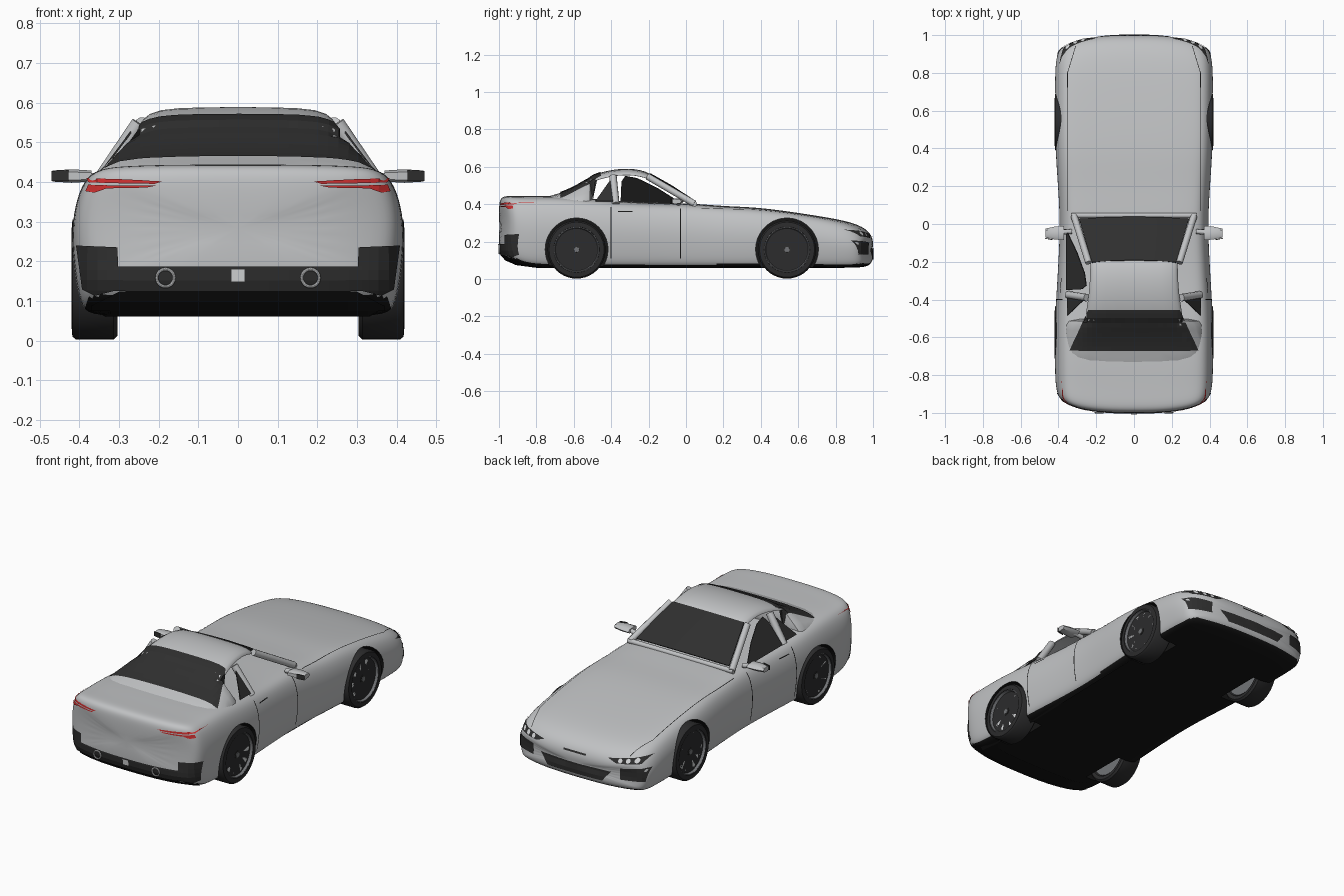
import bpy, bmesh, math
from mathutils import Vector
from mathutils.bvhtree import BVHTree

if "Cube" in bpy.data.objects:
    bpy.data.objects.remove(bpy.data.objects["Cube"])


def mat(name, *c):
    m = bpy.data.materials.new(name)
    m.diffuse_color = (*c, 1)
    m.use_nodes = True
    m.node_tree.nodes["Principled BSDF"].inputs["Base Color"].default_value = m.diffuse_color
    return m


SILVER = mat("silver paint", .53, .54, .55)
GLASS = mat("dark glass", .028, .028, .028)
BLACK = mat("underbody black", .008, .008, .008)
RED = mat("tail red", .62, .03, .03)
RUBBER = mat("tyre rubber", .025, .025, .026)
ALLOY = mat("wheel alloy", .17, .175, .185)
LIGHT = mat("light trim", .68, .69, .7)


def make(name, verts, faces, m, smooth=True, sub=0, thick=0):
    me = bpy.data.meshes.new(name)
    me.from_pydata([tuple(v) for v in verts], [], faces)
    bm = bmesh.new()
    bm.from_mesh(me)
    bmesh.ops.recalc_face_normals(bm, faces=bm.faces)
    bm.to_mesh(me)
    bm.free()
    ob = bpy.data.objects.new(name, me)
    bpy.context.collection.objects.link(ob)
    me.materials.append(m)
    if thick:
        s = ob.modifiers.new("thickness", 'SOLIDIFY')
        s.thickness, s.offset = thick, 0
        apply(ob, s)
    if sub:
        s = ob.modifiers.new("smooth", 'SUBSURF')
        s.levels = s.render_levels = sub
        apply(ob, s)
    if smooth:
        shade(ob)
    return ob


def select(ob):
    bpy.ops.object.select_all(action='DESELECT')
    ob.select_set(True)
    bpy.context.view_layer.objects.active = ob


def apply(ob, mod):
    select(ob)
    bpy.ops.object.modifier_apply(modifier=mod.name)


def shade(ob):
    select(ob)
    bpy.ops.object.shade_smooth_by_angle(angle=math.radians(40))


def loft(name, rings, m, closed=True, **kw):
    n = len(rings[0])
    faces = [(i*n+j, i*n+(j+1) % n, (i+1)*n+(j+1) % n, (i+1)*n+j)
             for i in range(len(rings)-1) for j in range(n if closed else n-1)]
    if closed:
        faces += [tuple(range(n)), tuple(range((len(rings)-1)*n, len(rings)*n))]
    return make(name, [v for r in rings for v in r], faces, m, **kw)


def lathe(name, prof, cy, cz, side, m, seg=40):
    rings = [[(side*x, cy+r*math.cos(2*math.pi*k/seg), cz+r*math.sin(2*math.pi*k/seg))
              for k in range(seg)] for x, r in prof]
    return loft(name, rings, m)


def bar(name, a, b, r, m, seg=10):
    a, b = Vector(a), Vector(b)
    q = (b-a).to_track_quat('Z', 'Y')
    rings = [[p+q @ Vector((r*math.cos(2*math.pi*k/seg), r*math.sin(2*math.pi*k/seg), 0))
              for k in range(seg)] for p in (a, b)]
    return loft(name, rings, m)


def mirrored(half):
    return half + [(-x, z) for x, z in reversed(half) if x > 0]


# Body: cross sections lofted along the length, with corners swept back in plan
SECTION = [(0, 0), (.5, 0), (.87, 0), (.94, .05), (.975, .22), (1, .48), (.99, .68),
           (.945, .86), (.87, .965), (.72, .99), (.4, 1), (0, 1)]
STATIONS = [(-1, .18, .23, .33), (-1, .36, .16, .40), (-.992, .395, .13, .432),
            (-.965, .41, .095, .446), (-.88, .42, .065, .442), (-.7, .42, .06, .445),
            (-.5, .42, .06, .43), (-.3, .408, .06, .412), (-.1, .396, .06, .406),
            (.05, .395, .06, .403), (.2, .404, .06, .389), (.35, .415, .06, .385),
            (.5, .42, .06, .368), (.65, .42, .06, .346), (.8, .42, .06, .322),
            (.9, .417, .06, .298), (.955, .41, .064, .272), (.985, .40, .075, .245),
            (1, .375, .10, .21), (1, .2, .135, .18)]
rings = []
for y, w, zb, zt in STATIONS:
    fade = max(0, (abs(y)-.6)/.4)
    rings.append([(x*w, y*(1-.09*fade*abs(x*w/.42)**4), zb+(zt-zb)*h)
                  for x, h in mirrored(SECTION)])
body = loft("body", rings, SILVER, sub=2)

# Rear cabin and roof panel
rings = []
for y, base, top, zt in [(-.78, .33, .32, .43), (-.68, .37, .335, .452), (-.59, .375, .30, .492),
                         (-.53, .372, .268, .53), (-.495, .37, .25, .55)]:
    half = [(0, .38), (base, .38), (base, .41), (top, zt-.02), (top*.86, zt), (0, zt+.004)]
    rings.append([(x, y, z) for x, z in mirrored(half)])
cabin = loft("rear_cabin", rings, SILVER, sub=1)
rings = []
for y, top, zt in [(-.52, .265, .54), (-.44, .25, .568), (-.37, .24, .581), (-.3, .235, .584),
                   (-.24, .232, .576), (-.19, .235, .556)]:
    half = [(top, zt-.028), (top*.86, zt-.004), (top*.4, zt)]
    rings.append([(x, y, z) for x, z in half + [(-x, z) for x, z in reversed(half)]])
roof = loft("roof", rings, SILVER, closed=False, sub=1, thick=.014)

# Surface that fitted plates are pressed onto
shell = bmesh.new()
for ob in (body, cabin, roof):
    shell.from_mesh(ob.data)
TREE = BVHTree.FromBMesh(shell)
shell.free()
DIRS = {'rear': (0, 1, 1), 'front': (0, 1, -1), 'side': (1, 0, -1), 'top': (0, 0, -1)}


def plate(name, pts, where, m, both=True, lift=.004):
    """Thin plate outlined in a flat plane and pressed onto the shell."""
    axis = {'rear': 1, 'front': 1, 'side': 0, 'top': 2}[where]
    sign = 1 if where == 'rear' else -1
    for s in ((1, -1) if both else (1,)):
        bm = bmesh.new()
        vs = []
        for a, b in pts:
            p = [a, b]
            p.insert(axis, 0)
            vs.append(bm.verts.new(p))
        bm.faces.new(vs)
        for ax in {0, 1, 2}-{axis}:
            for k in range(-40, 41):
                pl, no = [0, 0, 0], [0, 0, 0]
                pl[ax], no[ax] = k*.025+.003, 1
                bmesh.ops.bisect_plane(bm, geom=bm.verts[:]+bm.edges[:]+bm.faces[:],
                                       plane_co=pl, plane_no=no)
        lost = []
        d = Vector([sign if i == axis else 0 for i in range(3)])
        for v in bm.verts:
            hit, nrm, _, _ = TREE.ray_cast(v.co-d*2, d)
            if hit is None:
                lost.append(v)
            else:
                v.co = hit + nrm*lift*(1 if nrm.dot(d) < 0 else -1)
                v.co.x *= s
        bmesh.ops.delete(bm, geom=lost, context='VERTS')
        for f in bm.faces:
            f.normal_update()
            c = f.calc_center_median()
            out = Vector((c.x, 0, 0)) if axis == 0 else -d
            if f.normal.dot(out) < 0:
                f.normal_flip()
        me = bpy.data.meshes.new(name)
        bm.to_mesh(me)
        bm.free()
        me.materials.append(m)
        bpy.context.collection.objects.link(bpy.data.objects.new(name, me))


def box(x0, x1, z0, z1):
    return [(x0, z0), (x1, z0), (x1, z1), (x0, z1)]


def disc(cx, cz, r):
    return [(cx+r*math.cos(k*math.pi/6), cz+r*math.sin(k*math.pi/6)) for k in range(12)]


# Rear end: window, lamps, valance, diffuser, number plate
plate("rear_window", [(-.34, -.67), (.34, -.67), (.24, -.455), (-.24, -.455)], 'top', GLASS, False)
plate("tail_lamp_upper", [(.19, .401), (.21, .395), (.375, .398), (.38, .408), (.3, .407)], 'rear', RED)
plate("tail_lamp_lower", [(.205, .391), (.23, .386), (.33, .384), (.36, .373), (.382, .376),
                          (.375, .392)], 'rear', RED)
plate("diffuser", [(-.37, .064), (.37, .064), (.37, .09), (.3, .125), (.2, .133), (-.2, .133),
                   (-.3, .125), (-.37, .09)], 'rear', BLACK, False)
plate("rear_valance", box(-.31, .31, .128, .187), 'rear', GLASS, False, .005)
plate("rear_corner_trim", [(.3, .13), (.36, .115), (.39, .13), (.405, .24), (.303, .235)], 'rear', GLASS)
plate("number_plate", box(-.017, .017, .15, .181), 'rear', LIGHT, False, .009)
for s in (1, -1):
    bpy.ops.mesh.primitive_torus_add(major_radius=.022, minor_radius=.004, major_segments=24,
                                     minor_segments=8, location=(s*.183, -.998, .158),
                                     rotation=(math.pi/2, 0, 0))
    bpy.context.object.name = "exhaust_ring"
    bpy.context.object.data.materials.append(LIGHT)

# Nose: headlamps, intakes, slit
plate("headlamp", [(.2, .236), (.25, .218), (.37, .226), (.392, .262), (.33, .252)], 'front', GLASS)
for x, z in ((.27, .232), (.31, .236), (.35, .241)):
    plate("headlamp_lens", disc(x, z, .011), 'front', LIGHT, True, .007)
plate("corner_intake", [(.27, .13), (.39, .13), (.405, .205), (.27, .195)], 'front', GLASS)
plate("centre_intake", [(-.17, .105), (.17, .105), (.22, .165), (-.22, .165)], 'front', GLASS, False)
plate("nose_slit", box(-.07, .07, .218, .227), 'front', GLASS, False)

# Panel gaps and handles
for y, top in ((-.03, .375), (-.40, .385)):
    plate("door_gap", box(y-.0025, y+.0025, .11, top), 'side', BLACK, True, .002)
plate("door_handle", box(-.365, -.285, .358, .363), 'side', BLACK, True, .003)
plate("bonnet_gap", [(.348, .07), (.351, .07), (.353, .8), (.31, .94), (.307, .94), (.35, .8)],
      'top', BLACK, True, .002)

# Wheel arches cut from the body, underside painted black
body.data.materials.append(BLACK)
for f in body.data.polygons:
    if f.normal.z < -.6 and f.center.z < .13:
        f.material_index = 1
for y in (.54, -.585):
    for s in (1, -1):
        cut = lathe("arch_cutter", [(.27, .168), (.5, .168)], y, .158, s, BLACK)
        b = body.modifiers.new("arch", 'BOOLEAN')
        b.operation, b.object, b.solver = 'DIFFERENCE', cut, 'EXACT'
        b.material_mode = 'TRANSFER'
        apply(body, b)
        bpy.data.objects.remove(cut)
        # Wheel: tyre, dished rim, spoke slots, hub
        lathe("tyre", [(.32, .115), (.306, .125), (.304, .145), (.314, .155), (.408, .155),
                       (.418, .147), (.42, .122), (.405, .118)], y, .157, s, RUBBER)
        lathe("rim", [(.312, .118), (.416, .123), (.418, .118), (.402, .112), (.396, .1),
                      (.401, .035), (.403, .02)], y, .157, s, ALLOY)
        lathe("hub_ring", [(.395, .022), (.407, .022), (.407, .016)], y, .157, s, GLASS, 20)
        lathe("hub", [(.4, .016), (.409, .014)], y, .157, s, ALLOY, 20)
        verts, faces = [], []
        for k in range(10):
            for r, da in ((.055, 0), (.1, -.14), (.105, 0), (.1, .14)):
                a = k*math.pi/5+da
                verts.append((s*.4035, y+r*math.cos(a), .157+r*math.sin(a)))
            q = tuple(range(4*k, 4*k+4))
            faces.append(q)
        make("spoke_slots", verts, faces, LIGHT, smooth=False, thick=.003)
shade(body)

# Windscreen, gently bowed, with its frame
rings = []
for y, w, z in ((-.192, .222, .555), (-.08, .256, .492), (.038, .29, .415)):
    rings.append([(w*t, y-.012*t*t, z+.008*(1-t*t)) for t in (-1, -.5, 0, .5, 1)])
loft("windscreen", rings, GLASS, closed=False, thick=.006)
bar("cowl", (-.33, .045, .402), (.33, .045, .402), .014, SILVER)


# Side pillars, glass and door mirrors
def lean(z):
    return .357-.75*(z-.41)


def side_glass(name, pts, s):
    make(name, [(s*lean(z), y, z) for y, z in pts], [tuple(range(len(pts)))], GLASS,
         smooth=False, thick=.005)


for s in (1, -1):
    bar("front_pillar", (s*.318, .045, .402), (s*.24, -.205, .548), .018, SILVER)
    bar("middle_pillar", (s*.35, -.375, .40), (s*.25, -.39, .548), .02, SILVER)
    side_glass("quarter_window", [(-.485, .415), (-.385, .415), (-.40, .535)], s)
    bar("mirror_arm", (s*.33, -.04, .405), (s*.40, -.045, .415), .013, SILVER)
    rings = [[(s*x, -.048+a*d, .415+b*h) for a, b in
              ((-1, -.6), (-.6, -1), (.6, -.8), (1, 0), (.6, .8), (-.6, 1), (-1, .6))]
             for x, d, h in ((.37, .038, .014), (.42, .034, .017), (.468, .024, .014))]
    loft("mirror_housing", rings, SILVER)
    make("mirror_glass", [(s*.428, -.084, .402), (s*.47, -.076, .402),
                          (s*.47, -.076, .428), (s*.428, -.084, .43)], [(0, 1, 2, 3)],
         GLASS, smooth=False, thick=.004)
side_glass("door_window", [(-.35, .408), (-.345, .52), (-.325, .55), (-.26, .538),
                           (-.15, .484), (-.03, .408)], -1)
